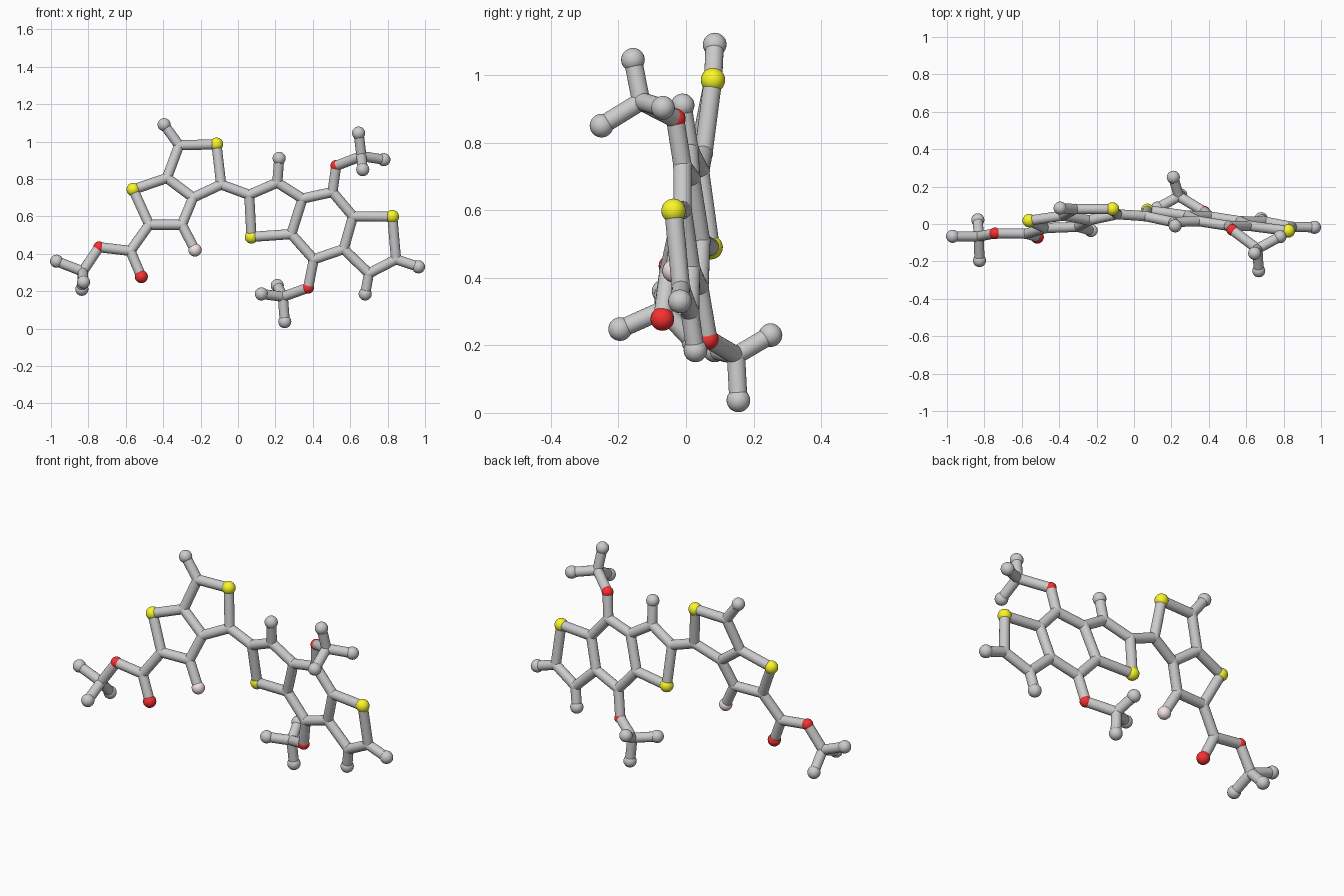
import bpy, bmesh
from mathutils import Vector, Matrix

if "Cube" in bpy.data.objects:
    bpy.data.objects.remove(bpy.data.objects["Cube"])

BOND_R = 0.027

# Atom radius and colour by kind: joint carbon, end cap, sulfur, oxygen, halogen
KINDS = {
    "joint": (0.0285, None),
    "end": (0.035, None),
    "sulfur": (0.036, (0.95, 0.93, 0.02, 1)),
    "oxygen": (0.031, (0.93, 0.03, 0.03, 1)),
    "carbonyl": (0.035, (0.93, 0.03, 0.03, 1)),
    "halogen": (0.035, (0.92, 0.77, 0.77, 1)),
}

ATOMS = {
    # left fused double ring
    "a1": ("joint", -0.315, 0.08, 0.98), "a1e": ("end", -0.395, 0.085, 1.09),
    "s1": ("sulfur", -0.115, 0.08, 0.985), "a2": ("joint", -0.09, 0.052, 0.77),
    "a3": ("joint", -0.24, 0.02, 0.70), "a4": ("joint", -0.38, 0.045, 0.805),
    "s2": ("sulfur", -0.56, 0.018, 0.743), "a5": ("joint", -0.475, -0.022, 0.555),
    "a6": ("joint", -0.30, -0.015, 0.555), "f": ("halogen", -0.23, -0.035, 0.42),
    # ester arm
    "c7": ("joint", -0.575, -0.052, 0.415), "o1": ("carbonyl", -0.517, -0.07, 0.278),
    "o2": ("oxygen", -0.743, -0.05, 0.435), "m1": ("joint", -0.83, -0.067, 0.305),
    "m1a": ("end", -0.97, -0.066, 0.36), "m1b": ("end", -0.826, -0.195, 0.248),
    "m1c": ("end", -0.835, 0.022, 0.21),
    # right fused triple ring
    "b1": ("joint", 0.06, 0.042, 0.715), "b2": ("joint", 0.21, 0.01, 0.78),
    "b2e": ("end", 0.22, -0.01, 0.91), "b3": ("joint", 0.345, 0.015, 0.695),
    "b4": ("joint", 0.285, 0.045, 0.505), "s3": ("sulfur", 0.072, 0.073, 0.49),
    "b5": ("joint", 0.505, -0.01, 0.73), "b6": ("joint", 0.615, -0.01, 0.60),
    "b7": ("joint", 0.565, 0.015, 0.425), "b8": ("joint", 0.405, 0.04, 0.37),
    "s4": ("sulfur", 0.825, -0.037, 0.598), "b9": ("joint", 0.845, -0.015, 0.37),
    "b9e": ("end", 0.965, -0.018, 0.33), "b10": ("joint", 0.70, 0.012, 0.295),
    "b10e": ("end", 0.68, 0.028, 0.185),
    # upper side group
    "o3": ("oxygen", 0.525, -0.032, 0.87), "m2": ("joint", 0.66, -0.133, 0.922),
    "m2a": ("end", 0.645, -0.157, 1.045), "m2b": ("end", 0.78, -0.068, 0.903),
    "m2c": ("end", 0.667, -0.25, 0.85),
    # lower side group
    "o4": ("oxygen", 0.375, 0.066, 0.218), "m3": ("joint", 0.24, 0.148, 0.17),
    "m3a": ("end", 0.25, 0.155, 0.037), "m3b": ("end", 0.125, 0.085, 0.185),
    "m3c": ("end", 0.21, 0.25, 0.23),
}

# Chains of bonded atoms
CHAINS = """a1e a1 s1 a2 a3 a4 a1
a4 s2 a5 a6 a3
a6 f
a5 c7 o1
c7 o2 m1 m1a
m1b m1 m1c
a2 b1 b2 b3 b4 s3 b1
b2 b2e
b3 b5 b6 b7 b8 b4
b6 s4 b9 b10 b7
b9 b9e
b10 b10e
b5 o3 m2 m2a
m2b m2 m2c
b8 o4 m3 m3a
m3b m3 m3c"""

materials = {}


def finish(bm, name, colour=None, key=None):
    for f in bm.faces:
        f.smooth = True
    me = bpy.data.meshes.new(name)
    bm.to_mesh(me)
    bm.free()
    if colour:
        if key not in materials:
            materials[key] = bpy.data.materials.new(key)
            materials[key].diffuse_color = colour
        me.materials.append(materials[key])
    ob = bpy.data.objects.new(name, me)
    bpy.context.collection.objects.link(ob)


# Balls
for kind, *pos in ATOMS.values():
    radius, colour = KINDS[kind]
    bm = bmesh.new()
    bmesh.ops.create_uvsphere(bm, u_segments=24, v_segments=14, radius=radius,
                              matrix=Matrix.Translation(pos))
    finish(bm, kind + "_ball", colour, kind)

# Bond rods
for chain in CHAINS.splitlines():
    names = chain.split()
    for n, m in zip(names, names[1:]):
        p, q = Vector(ATOMS[n][1:]), Vector(ATOMS[m][1:])
        d = q - p
        bm = bmesh.new()
        mat = Matrix.Translation((p + q) / 2) @ d.to_track_quat("Z", "Y").to_matrix().to_4x4()
        bmesh.ops.create_cone(bm, cap_ends=False, segments=24, radius1=BOND_R,
                              radius2=BOND_R, depth=d.length, matrix=mat)
        finish(bm, "bond_rod")

for m in bpy.data.materials:
    if m.users and not m.is_grease_pencil:
        m.use_nodes = True
        m.node_tree.nodes["Principled BSDF"].inputs["Base Color"].default_value = m.diffuse_color
